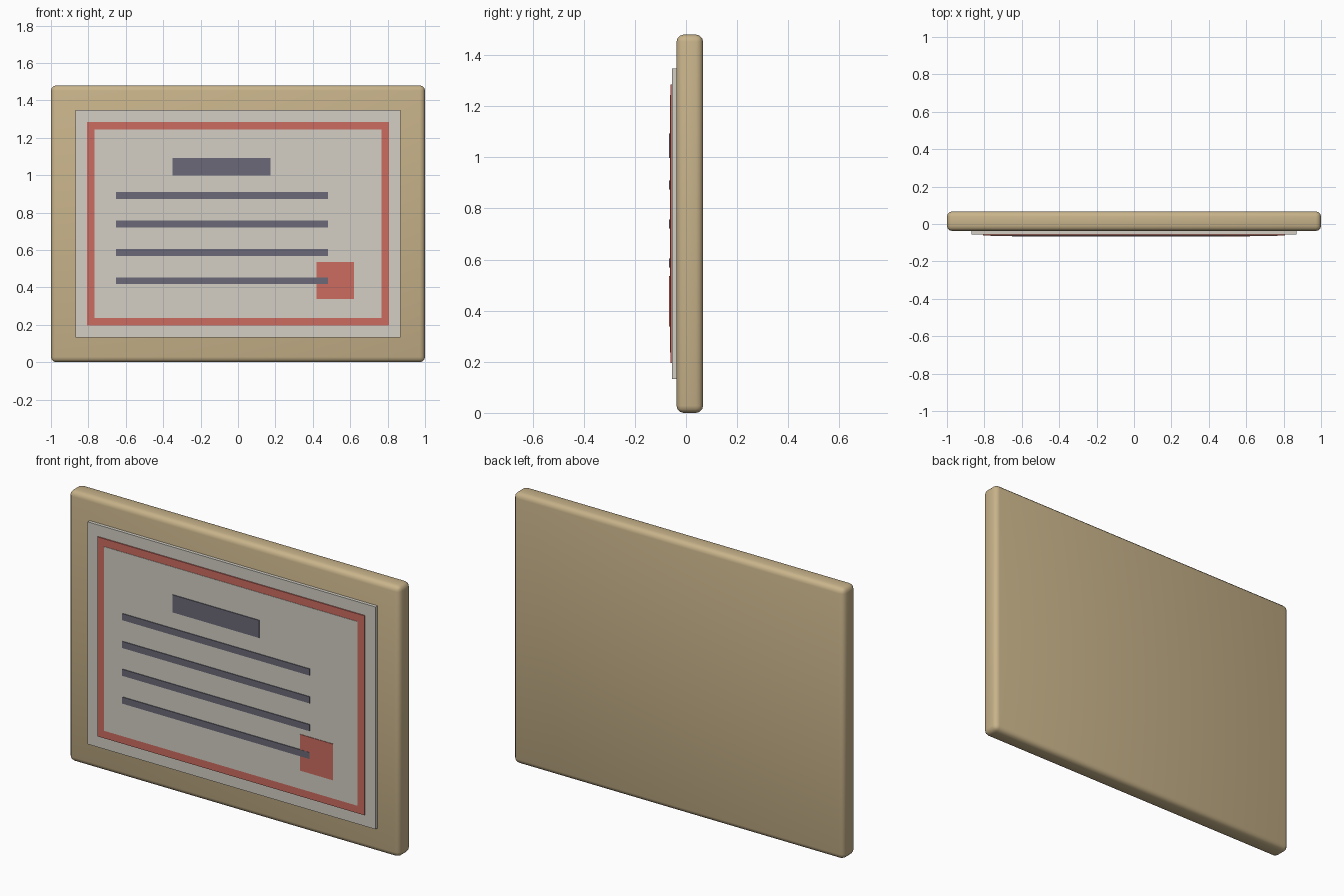
import bpy
import math

default = bpy.data.objects.get("Cube")
if default:
    bpy.data.objects.remove(default, do_unlink=True)


def linear(c):
    c /= 255
    return c / 12.92 if c <= 0.04045 else ((c + 0.055) / 1.055) ** 2.4


def material(name, *rgb):
    m = bpy.data.materials.new(name)
    m.use_nodes = True
    color = [linear(c) for c in rgb] + [1]
    m.diffuse_color = color
    m.node_tree.nodes["Principled BSDF"].inputs["Base Color"].default_value = color
    return m


wood = material("tan wood", 200, 179, 138)
paper = material("warm grey paper", 211, 207, 197)
red = material("soft red", 204, 108, 97)
ink = material("slate ink", 107, 105, 119)


def box(name, mat, x, z, front, back):
    """Box spanning the x and z ranges, between two depths in y."""
    bpy.ops.mesh.primitive_cube_add(
        size=1, location=(sum(x) / 2, (front + back) / 2, sum(z) / 2))
    ob = bpy.context.object
    ob.name = name
    ob.scale = (x[1] - x[0], back - front, z[1] - z[0])
    bpy.ops.object.transform_apply(location=False, rotation=False, scale=True)
    ob.data.materials.append(mat)
    return ob


# Rounded wooden backing board
board = box("backing_board", wood, (-1, 1), (0, 1.48), -0.037, 0.067)
bevel = board.modifiers.new("rounded_edges", "BEVEL")
bevel.width = 0.028
bevel.segments = 3
bpy.ops.object.modifier_apply(modifier=bevel.name)
bpy.ops.object.shade_smooth_by_angle(angle=math.radians(35))

# Stacked sheets: paper, red border, inner panel
box("paper_sheet", paper, (-0.87, 0.87), (0.133, 1.348), -0.055, -0.035)
box("red_border", red, (-0.807, 0.807), (0.195, 1.285), -0.061, -0.054)
box("inner_panel", paper, (-0.766, 0.766), (0.237, 1.243), -0.063, -0.060)

# Title block, seal and text lines
box("title_bar", ink, (-0.35, 0.175), (0.997, 1.093), -0.067, -0.062)
box("seal", red, (0.42, 0.62), (0.338, 0.536), -0.066, -0.062)
for i in range(4):
    z = 0.891 - 0.152 * i
    box(f"text_line_{i + 1}", ink, (-0.653, 0.48), (z - 0.018, z + 0.018), -0.067, -0.062)
